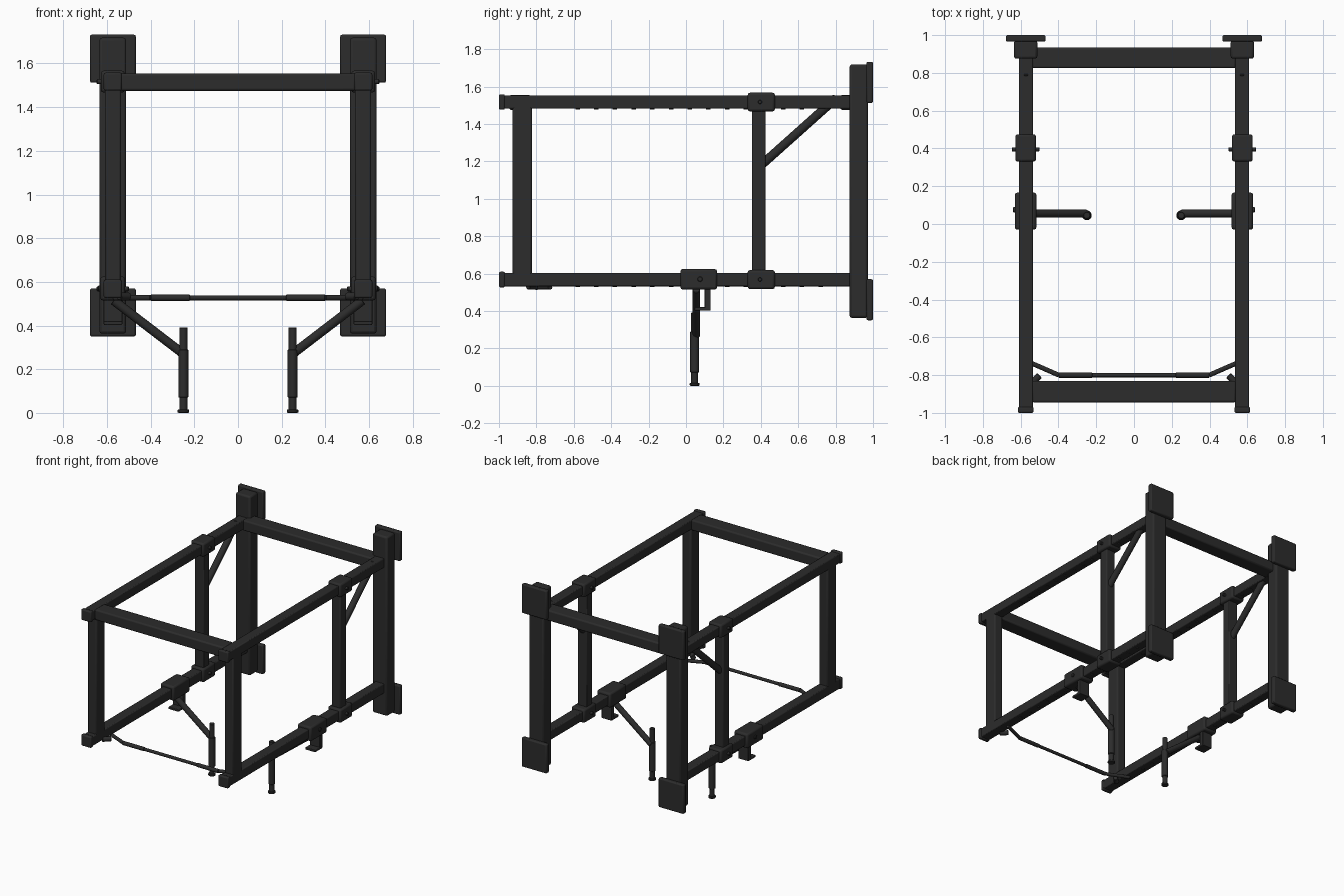
import bpy
import bmesh
import math
from mathutils import Vector

cube = bpy.data.objects.get("Cube")
if cube:
    bpy.data.objects.remove(cube, do_unlink=True)

mat = bpy.data.materials.new("matte black metal")
mat.use_nodes = True
COLOUR = (0.025, 0.025, 0.025, 1)
mat.diffuse_color = COLOUR
bsdf = mat.node_tree.nodes["Principled BSDF"]
bsdf.inputs["Base Color"].default_value = COLOUR
bsdf.inputs["Roughness"].default_value = 0.6


def finish(name, bm, bevel=0.0, segments=2):
    me = bpy.data.meshes.new(name)
    bm.to_mesh(me)
    bm.free()
    ob = bpy.data.objects.new(name, me)
    bpy.context.collection.objects.link(ob)
    me.materials.append(mat)
    if bevel:
        mod = ob.modifiers.new("soft_edges", 'BEVEL')
        mod.width = bevel
        mod.segments = segments
        mod.limit_method = 'ANGLE'
    bpy.ops.object.select_all(action='DESELECT')
    ob.select_set(True)
    bpy.context.view_layer.objects.active = ob
    bpy.ops.object.shade_smooth_by_angle(angle=math.radians(35))
    return ob


def box(name, x, y, z, bevel=0.006):
    """Box from (min, max) pairs on each axis."""
    bm = bmesh.new()
    bmesh.ops.create_cube(bm, size=1)
    for v in bm.verts:
        v.co = [(lo + hi) / 2 + c * (hi - lo) for c, (lo, hi) in zip(v.co, (x, y, z))]
    return finish(name, bm, bevel)


def add_rod(bm, a, b, r, sides=16):
    a, b = Vector(a), Vector(b)
    new = bmesh.ops.create_cone(bm, cap_ends=True, segments=sides, radius1=r,
                                radius2=r, depth=(b - a).length)["verts"]
    rot = (b - a).to_track_quat('Z', 'Y')
    for v in new:
        v.co = rot @ v.co + (a + b) / 2


def rod(name, a, b, r, bevel=0.003):
    bm = bmesh.new()
    add_rod(bm, a, b, r)
    return finish(name, bm, bevel, 1)


def xs(s, a, b):
    """Side-aware x range."""
    return tuple(sorted((s * a, s * b)))


TUBE = (0.535, 0.61)
RAILS = {"upper": (1.482, 1.552), "lower": (0.532, 0.604)}

# Cross beams joining the two sides at the top
box("front_top_beam", (-0.54, 0.54), (-0.945, -0.83), (1.475, 1.555), 0.01)
box("back_top_beam", (-0.54, 0.54), (0.825, 0.935), (1.475, 1.555), 0.01)

for s, side in ((1, "left"), (-1, "right")):
    # Uprights
    box(f"{side}_back_post", xs(s, 0.512, 0.635), (0.875, 0.972), (0.363, 1.718), 0.012)
    box(f"{side}_front_post", xs(s, *TUBE), (-0.928, -0.823), (0.55, 1.53), 0.01)
    box(f"{side}_middle_post", xs(s, *TUBE), (0.353, 0.424), (0.55, 1.53))

    # Wall plates behind the back post
    for level, z in (("upper", (1.512, 1.732)), ("lower", (0.35, 0.57))):
        box(f"{side}_{level}_wall_plate", xs(s, 0.468, 0.678), (0.965, 1.0), z, 0.008)

    # Long rails with end caps, clamps, pins and studs underneath
    for level, (z0, z1) in RAILS.items():
        zc = (z0 + z1) / 2
        box(f"{side}_{level}_rail", xs(s, *TUBE), (-0.985, 0.89), (z0, z1))
        box(f"{side}_{level}_end_cap", xs(s, 0.532, 0.615), (-1.0, -0.968),
            (z0 - 0.006, z1 + 0.006), 0.008)
        box(f"{side}_{level}_clamp", xs(s, 0.519, 0.628), (0.33, 0.475),
            (z0 - 0.015, z1 + 0.015), 0.012)
        rod(f"{side}_{level}_clamp_pin", (s * 0.5, 0.395, zc), (s * 0.647, 0.395, zc), 0.011)
        bm = bmesh.new()
        for i in range(14):
            y = -0.58 + i * 0.1
            add_rod(bm, (s * 0.572, y, z0 - 0.005), (s * 0.572, y, z0 + 0.01), 0.012, 8)
        finish(f"{side}_{level}_rail_studs", bm)

    # Diagonal brace from the middle post to the upper rail
    rod(f"{side}_brace", (s * 0.572, 0.4, 1.178), (s * 0.572, 0.805, 1.54), 0.024)

    # Sliding carriage with locking pin
    box(f"{side}_carriage", xs(s, 0.517, 0.631), (-0.03, 0.166), (0.515, 0.624), 0.012)
    rod(f"{side}_carriage_pin", (s * 0.6, 0.075, 0.57), (s * 0.64, 0.075, 0.57), 0.014)

    # Hook hanging below the carriage
    box(f"{side}_hook_back", xs(s, 0.53, 0.615), (0.1, 0.132), (0.41, 0.53), 0.004)
    box(f"{side}_hook_shelf", xs(s, 0.53, 0.615), (0.045, 0.132), (0.403, 0.42), 0.004)

    # Angled arm and its vertical handle
    rod(f"{side}_arm", (s * 0.57, 0.055, 0.515), (s * 0.25, 0.055, 0.27), 0.021)
    for part, z0, z1, r in (("handle_core", 0.01, 0.392, 0.019),
                            ("handle_grip", 0.07, 0.29, 0.0235),
                            ("handle_foot", 0.0, 0.016, 0.026)):
        rod(f"{side}_{part}", (s * 0.25, 0.046, z0), (s * 0.25, 0.046, z1), r)

    # Ends and grips of the front pull bar
    rod(f"{side}_bar_grip", (s * 0.22, -0.8, 0.527), (s * 0.4, -0.8, 0.527), 0.0145)
    rod(f"{side}_bar_end", (s * 0.398, -0.8, 0.527), (s * 0.57, -0.725, 0.527), 0.0125)
    rod(f"{side}_bar_peg", (s * 0.545, -0.845, 0.533), (s * 0.5, -0.802, 0.533), 0.018)

rod("pull_bar", (-0.4, -0.8, 0.527), (0.4, -0.8, 0.527), 0.0115)
